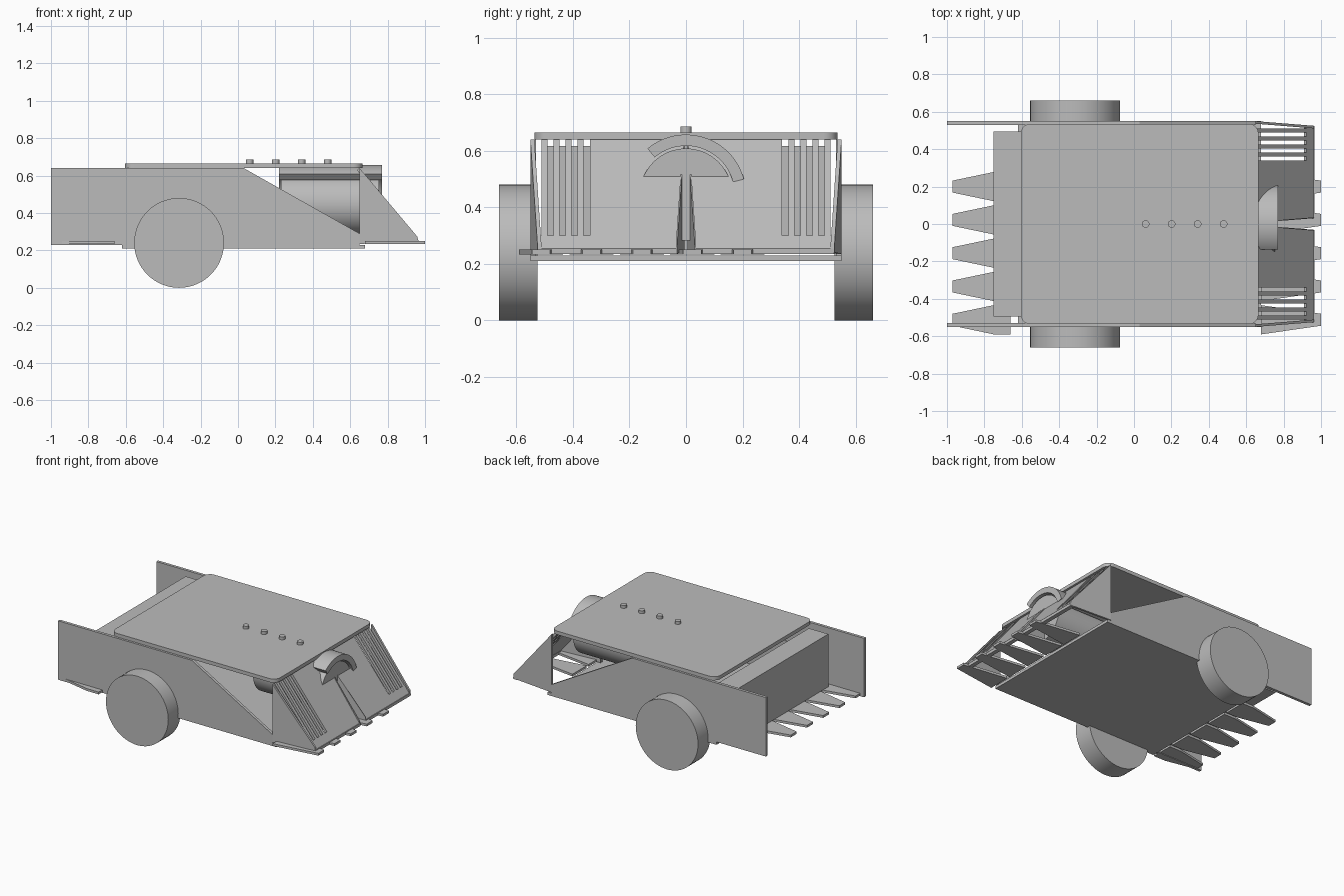
import bpy, bmesh, math
from mathutils import Matrix

cube = bpy.data.objects.get("Cube")
if cube:
    bpy.data.objects.remove(cube, do_unlink=True)

grey = bpy.data.materials.new("plain grey")
grey.use_nodes = True
COLOUR = (0.5, 0.5, 0.5, 1)
grey.diffuse_color = COLOUR
grey.node_tree.nodes["Principled BSDF"].inputs["Base Color"].default_value = COLOUR


def finish(name, bm, smooth=False):
    bmesh.ops.recalc_face_normals(bm, faces=bm.faces)
    mesh = bpy.data.meshes.new(name)
    bm.to_mesh(mesh)
    bm.free()
    mesh.materials.append(grey)
    ob = bpy.data.objects.new(name, mesh)
    bpy.context.collection.objects.link(ob)
    if smooth:
        bpy.ops.object.select_all(action='DESELECT')
        ob.select_set(True)
        bpy.context.view_layer.objects.active = ob
        bpy.ops.object.shade_smooth_by_angle(angle=math.radians(30))
    return ob


def loft(name, ring_a, ring_b, smooth=False):
    """Solid between two matching rings of points."""
    bm = bmesh.new()
    a = [bm.verts.new(p) for p in ring_a]
    b = [bm.verts.new(p) for p in ring_b]
    bm.faces.new(a)
    bm.faces.new(b)
    for i in range(len(a)):
        j = (i + 1) % len(a)
        bm.faces.new((a[i], a[j], b[j], b[i]))
    return finish(name, bm, smooth)


def prism(name, profile, y0, y1, slant0=0, slant1=0, side=1):
    """Profile in x, z spread across y; each end may slant along x from NOSE_X."""
    def ring(y, slant):
        return [(x, side * (y + slant * (x - NOSE_X)), z) for x, z in profile]
    return loft(name, ring(y0, slant0), ring(y1, slant1))


def box(name, x0, x1, y0, y1, z0, z1):
    return prism(name, [(x0, z0), (x1, z0), (x1, z1), (x0, z1)], y0, y1)


def cylinder(name, centre, radius, depth, axis, segments=64):
    bm = bmesh.new()
    turn = Matrix.Rotation(math.pi / 2, 4, axis) if axis != 'Z' else Matrix()
    bmesh.ops.create_cone(bm, cap_ends=True, segments=segments, radius1=radius,
                          radius2=radius, depth=depth,
                          matrix=Matrix.Translation(centre) @ turn)
    return finish(name, bm, True)


NOSE_X, NOSE_TOP = 0.65, 0.64
TIP_X, TIP_Z = 0.96, 0.255
SIDES = (("front", -1), ("back", 1))

# Floor, rear housing
box("base_plate", -0.62, 0.68, -0.55, 0.55, 0.21, 0.23)
box("rear_housing", -0.75, -0.6, -0.495, 0.495, 0.25, 0.617)

# Lid with rounded corners and its row of buttons
R = 0.05
outline = []
for k, (cx, cy) in enumerate([(0.615, 0.485), (-0.555, 0.485), (-0.555, -0.485), (0.615, -0.485)]):
    for i in range(9):
        a = math.pi / 2 * (k + i / 8)
        outline.append((cx + R * math.cos(a), cy + R * math.sin(a)))
loft("lid", [(x, y, 0.64) for x, y in outline], [(x, y, 0.665) for x, y in outline], True)
for i in range(4):
    cylinder(f"lid_button_{i + 1}", (0.062 + 0.139 * i, 0, 0.674), 0.02, 0.022, 'Z', 32)

# Side panels and wheels
panel = [(-1, 0.23), (0.65, 0.23), (0.65, 0.29), (0.03, 0.64), (-1, 0.64)]
for label, s in SIDES:
    prism(label + "_side_panel", panel, 0.53, 0.55, side=s)
    cylinder(label + "_wheel", (-0.315, s * 0.5925, 0.24), 0.24, 0.135, 'X')

# Sloping nose: two halves, each with slats and slanting end walls
INNER, OUTER = 0.08, -0.08
wall = [(NOSE_X, NOSE_TOP), (TIP_X, 0.272), (TIP_X + 0.004, 0.24), (NOSE_X, 0.235)]


def slope(t0, t1, thick=0.018):
    (xa, za), (xb, zb) = [(NOSE_X + t * (TIP_X - NOSE_X), NOSE_TOP + t * (TIP_Z - NOSE_TOP))
                          for t in (t0, t1)]
    dx, dz = -0.78 * thick, -0.63 * thick
    return [(xa, za), (xb, zb), (xb + dx, zb + dz), (xa + dx, za + dz)]


SLOT_END = 0.88
for label, s in SIDES:
    prism(label + "_nose_sheet", slope(0, 1), 0.006, 0.34, INNER, 0, s)
    prism(label + "_nose_lower_edge", slope(SLOT_END, 1), 0.34, 0.548, 0, OUTER, s)
    for i in range(4):
        y = 0.362 + 0.0425 * i
        prism(f"{label}_nose_slat_{i + 1}", slope(0, SLOT_END), y, y + 0.021, side=s)
    prism(label + "_nose_outer_wall", wall, 0.536, 0.55, OUTER, OUTER, s)
    prism(label + "_nose_inner_wall", wall, 0.006, 0.011, INNER, INNER, s)
    lip = [(0.935, 0.235), (TIP_X + 0.004, 0.235), (TIP_X + 0.004, 0.255), (0.935, 0.255)]
    prism(label + "_nose_lip", lip, 0.006, 0.548, INNER, OUTER, s)

# Drum and the curved hood over it
AXIS_Z = 0.445
bm = bmesh.new()
bmesh.ops.create_cone(bm, cap_ends=True, segments=64, radius1=0.163, radius2=0.163, depth=0.525,
                      matrix=Matrix.Translation((0.4925, 0, AXIS_Z)) @ Matrix.Rotation(math.pi / 2, 4, 'Y'))
finish("drum", bm, True)
arc = [math.radians(15 + 115 * i / 32) for i in range(33)]
section = [(r * math.cos(a), AXIS_Z + r * math.sin(a))
           for r, angles in ((0.212, arc), (0.172, arc[::-1])) for a in angles]
loft("drum_hood", [(0.22, y, z) for y, z in section], [(0.77, y, z) for y, z in section], True)

# Tapered teeth at both ends
for end, root, tip in (("rear", -0.75, -0.97), ("nose", 0.68, 1.0)):
    for i in range(5):
        y = 0.2 - 0.178 * i
        inset = 0.09 if end == "rear" else 0
        plan = [(root, y - 0.078), (tip, y - 0.032), (tip, y + 0.032), (root, y + 0.078)]
        if inset:
            plan += [(root + inset, y + 0.078), (root + inset, y - 0.078)]
        loft(f"{end}_tooth_{i + 1}", [(a, b, 0.234) for a, b in plan],
             [(a, b, 0.25) for a, b in plan])
